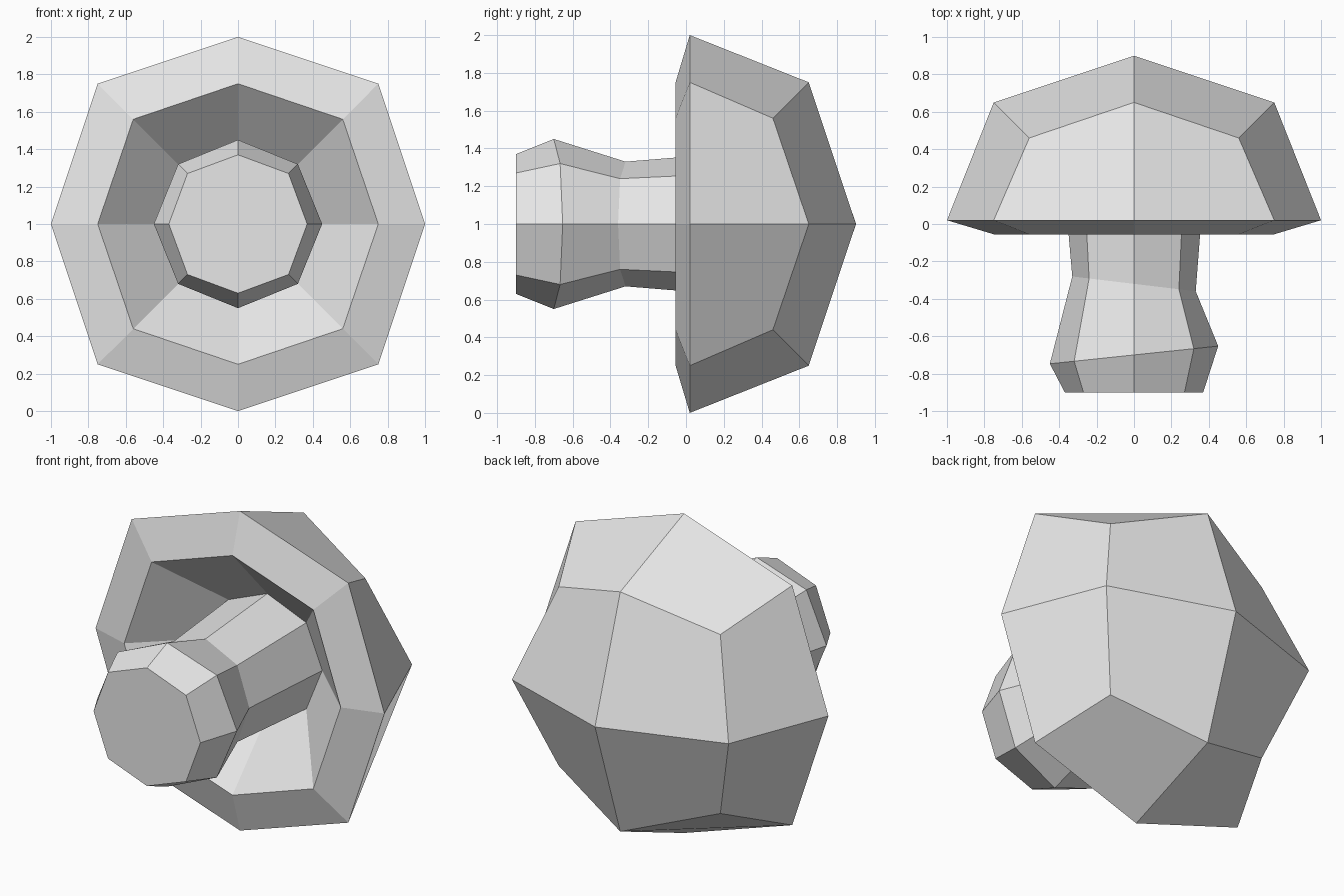
import bpy
import bmesh
from math import cos, sin, pi

cube = bpy.data.objects.get("Cube")
if cube:
    bpy.data.objects.remove(cube, do_unlink=True)

# One plain grey for the whole mushroom
grey = bpy.data.materials.new("plain_grey")
grey.use_nodes = True
colour = (0.8, 0.8, 0.8, 1.0)
grey.diffuse_color = colour
grey.node_tree.nodes["Principled BSDF"].inputs["Base Color"].default_value = colour

SIDES = 8
CENTRE = 1.0


def add_ring(bm, y, straight, diagonal, tilt=0.0):
    """Eight-sided ring around the y axis; diagonal is the offset of its corners."""
    verts = []
    for k in range(SIDES):
        a = 2 * pi * k / SIDES
        r = diagonal / cos(pi / 4) if k % 2 else straight
        x = r * cos(a)
        verts.append(bm.verts.new((x, y + tilt * x, CENTRE + r * sin(a))))
    return verts


def add_bands(bm, rings):
    """Join consecutive rings with quads."""
    for front, back in zip(rings, rings[1:]):
        for k in range(SIDES):
            n = (k + 1) % SIDES
            bm.faces.new((front[k], back[k], back[n], front[n]))


def finish(bm, name):
    mesh = bpy.data.meshes.new(name)
    bm.to_mesh(mesh)
    bm.free()
    mesh.materials.append(grey)
    obj = bpy.data.objects.new(name, mesh)
    bpy.context.collection.objects.link(obj)
    return obj


# Where the stem meets the hollow of the cap
JOINT = (0.29, 0.38, 0.27)

# Stem: flat foot, tilted bulge, tilted neck, joint
bm = bmesh.new()
stem = [add_ring(bm, *p) for p in (
    (-0.9, 0.37, 0.27),
    (-0.7, 0.45, 0.32, 0.105),
    (-0.32, 0.33, 0.24, -0.12),
    JOINT,
)]
bm.faces.new(stem[0])
add_bands(bm, stem)
finish(bm, "mushroom_stem")

# Cap: hollow underside, lip, rim, dome shoulder
bm = bmesh.new()
cap = [add_ring(bm, *p) for p in (
    JOINT,
    (-0.055, 0.75, 0.56),
    (0.02, 1.0, 0.75),
    (0.65, 0.75, 0.56),
)]
for v in cap[-1][1::2]:
    v.co.y = 0.46
add_bands(bm, cap)

# Dome crown: four quads around the apex
apex = bm.verts.new((0, 0.9, CENTRE))
shoulder = cap[-1]
for k in range(0, SIDES, 2):
    bm.faces.new((apex, shoulder[(k + 2) % SIDES], shoulder[k + 1], shoulder[k]))
finish(bm, "mushroom_cap")
